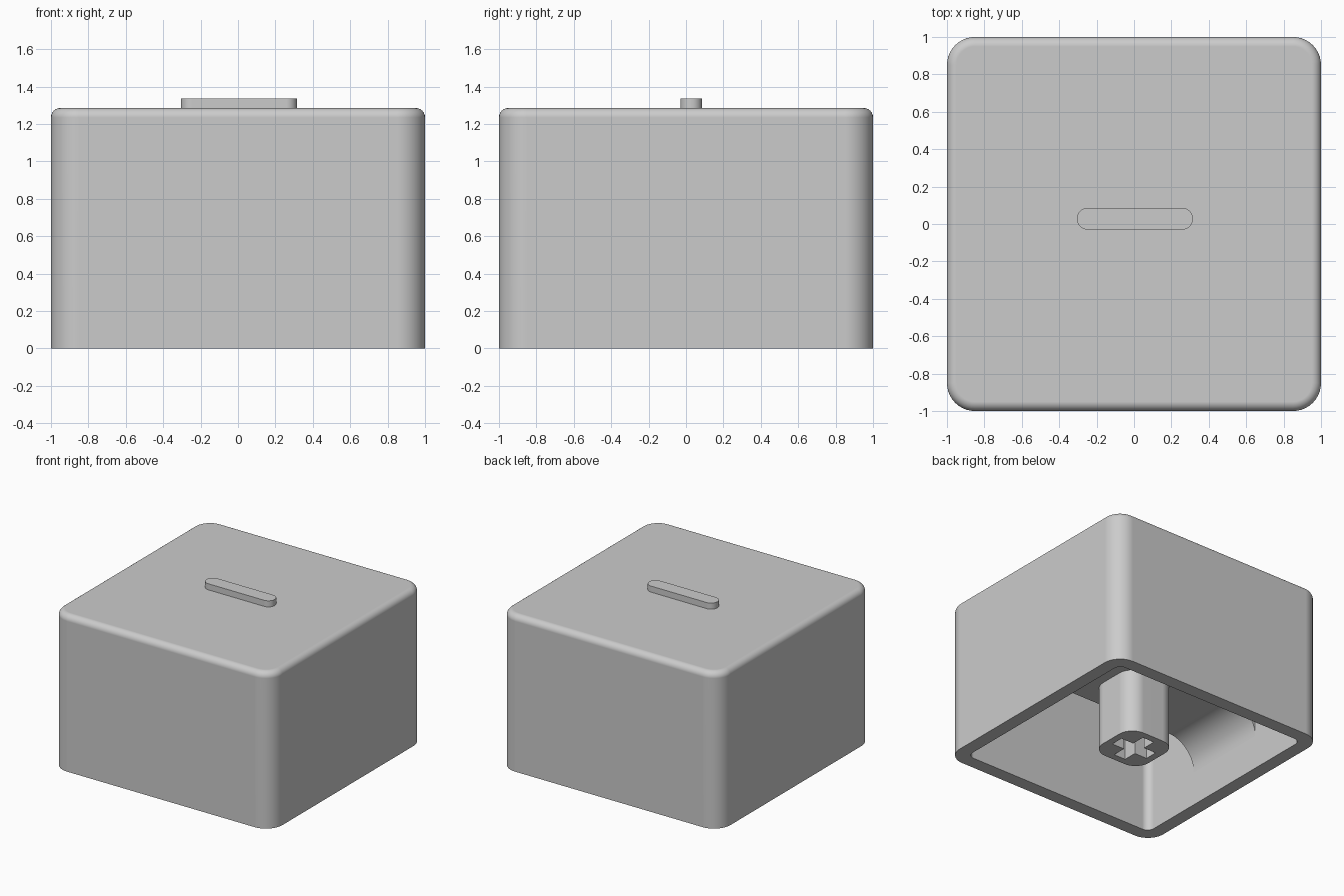
import bpy
import bmesh
from math import cos, sin, pi, radians

if "Cube" in bpy.data.objects:
    bpy.data.objects.remove(bpy.data.objects["Cube"])

GREY = (0.6, 0.6, 0.6, 1.0)
grey = bpy.data.materials.new("plain grey")
grey.use_nodes = True
grey.diffuse_color = GREY
grey.node_tree.nodes["Principled BSDF"].inputs["Base Color"].default_value = GREY

CEILING = 1.17
INNER = 0.89
TOP = 1.285
BEAM_Z = 0.53


def rounded_rect(hx, hy, r, z, cx=0.0, cy=0.0, steps=10):
    """Counter-clockwise ring of points around a rounded rectangle."""
    ring = []
    for k, (sx, sy) in enumerate([(1, 1), (-1, 1), (-1, -1), (1, -1)]):
        for i in range(steps + 1):
            a = pi / 2 * (k + i / steps)
            ring.append((cx + sx * (hx - r) + r * cos(a),
                         cy + sy * (hy - r) + r * sin(a), z))
    return ring


def loft(name, rings):
    """Closed solid through a series of rings, capped at both ends."""
    bm = bmesh.new()
    loops = [[bm.verts.new(p) for p in ring] for ring in rings]
    n = len(loops[0])
    for low, high in zip(loops, loops[1:]):
        for i in range(n):
            j = (i + 1) % n
            bm.faces.new((low[i], low[j], high[j], high[i]))
    bm.faces.new(loops[0][::-1])
    bm.faces.new(loops[-1])
    bmesh.ops.recalc_face_normals(bm, faces=bm.faces)
    mesh = bpy.data.meshes.new(name)
    bm.to_mesh(mesh)
    bm.free()
    mesh.materials.append(grey)
    obj = bpy.data.objects.new(name, mesh)
    bpy.context.collection.objects.link(obj)
    return obj


def smooth(obj):
    bpy.ops.object.select_all(action='DESELECT')
    obj.select_set(True)
    bpy.context.view_layer.objects.active = obj
    bpy.ops.object.shade_smooth_by_angle(angle=radians(30))
    weighted = obj.modifiers.new("even_normals", 'WEIGHTED_NORMAL')
    weighted.keep_sharp = True


# Hollow shell: ceiling, inner wall, bottom rim, outer wall, rounded top edge
fillet, corner, steps = 0.05, 0.15, 6
rings = [rounded_rect(INNER, INNER, 0.06, CEILING),
         rounded_rect(INNER, INNER, 0.06, 0.0),
         rounded_rect(1, 1, corner, 0.0)]
for i in range(steps + 1):
    a = pi / 2 * i / steps
    inset = fillet * (1 - cos(a))
    rings.append(rounded_rect(1 - inset, 1 - inset, corner - inset,
                              TOP - fillet + fillet * sin(a)))
smooth(loft("cap_shell", rings))

# Raised marker bar on the top
bar = [rounded_rect(0.31, 0.058, 0.057, z, 0.005, 0.028) for z in (TOP - 0.02, 1.335)]
smooth(loft("marker_bar", bar))

# Cross beam under the ceiling, curving down into both side walls
r = 0.25
arc = [(INNER - r + r * cos(a), BEAM_Z - r + r * sin(a))
       for a in (pi / 2 * i / 12 for i in range(13))]
wall = INNER + 0.01
profile = [(wall, CEILING + 0.01), (wall, BEAM_Z - r)] + arc
profile += [(-x, z) for x, z in reversed(profile)]
smooth(loft("cross_beam", [[(x, y, z) for x, z in profile] for y in (-0.36, 0.36)]))

# Stem with a plus-shaped socket
stem = loft("stem", [rounded_rect(0.225, 0.225, 0.13, z) for z in (0.0, BEAM_Z + 0.02)])
arm, thick, depth = 0.168, 0.0535, 0.31
plus = [(arm, -thick), (arm, thick), (thick, thick)]
outline = []
for k in range(4):
    c, s = round(cos(k * pi / 2)), round(sin(k * pi / 2))
    outline += [(x * c - y * s, x * s + y * c) for x, y in plus]
cutter = loft("socket_cutter", [[(x, y, z) for x, y in outline] for z in (-0.1, depth)])
cutter.hide_render = True
cut = stem.modifiers.new("socket", 'BOOLEAN')
cut.operation = 'DIFFERENCE'
cut.solver = 'EXACT'
cut.object = cutter
bpy.context.view_layer.objects.active = stem
bpy.ops.object.modifier_apply(modifier=cut.name)
bpy.data.objects.remove(cutter)
smooth(stem)
